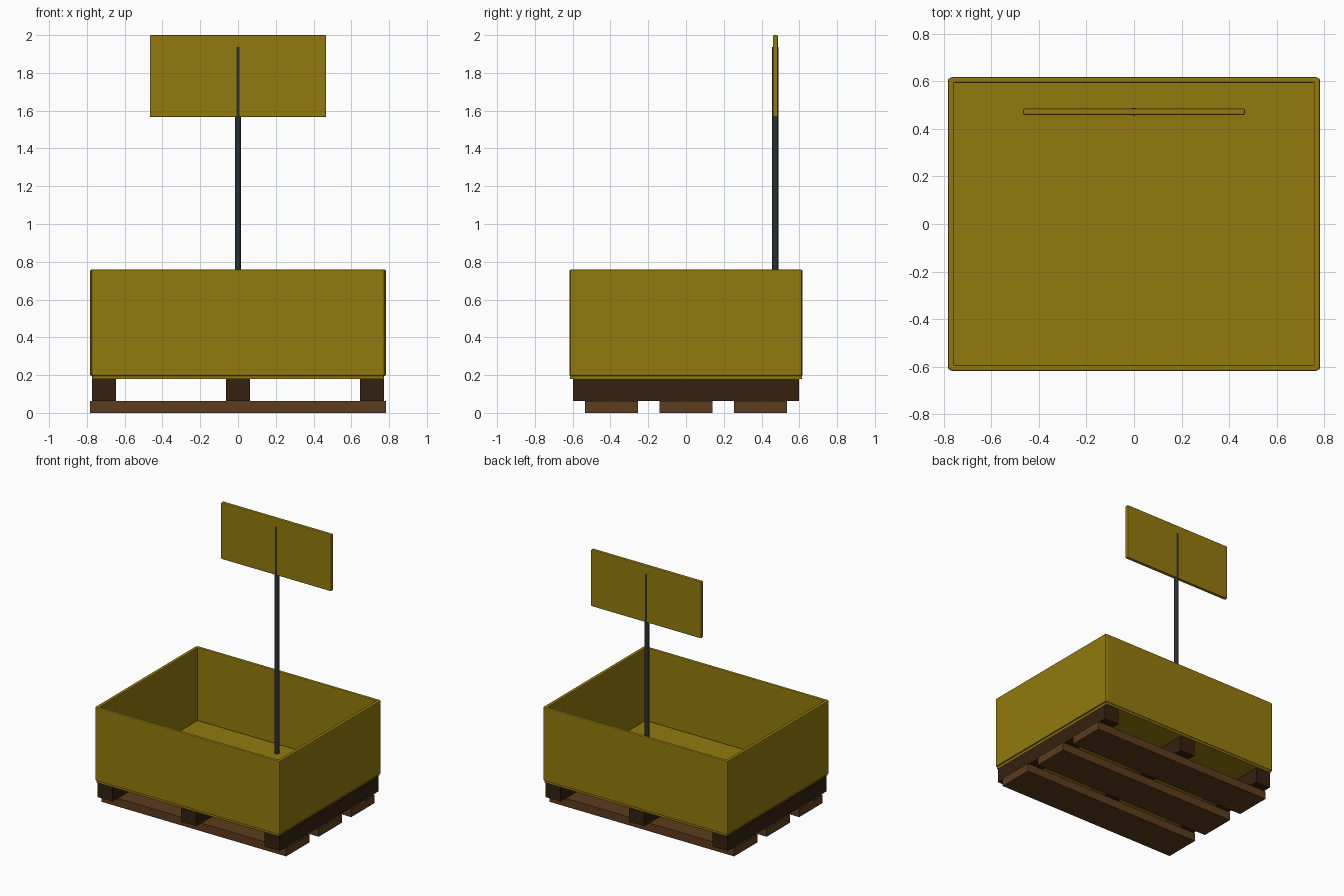
import bpy

if "Cube" in bpy.data.objects:
    bpy.data.objects.remove(bpy.data.objects["Cube"])


def material(name, rgb):
    m = bpy.data.materials.new(name)
    m.diffuse_color = (*rgb, 1.0)
    m.use_nodes = True
    m.node_tree.nodes["Principled BSDF"].inputs["Base Color"].default_value = m.diffuse_color
    return m


YELLOW = material("mustard_yellow", (0.29, 0.195, 0.004))
BROWN = material("board_brown", (0.107, 0.045, 0.013))
DARK = material("dark_brown", (0.034, 0.0155, 0.005))
STEEL = material("slate_grey", (0.021, 0.030, 0.034))


def box(name, lo, hi, mat, bevel=0.0):
    """Box from its two corners, with optional chamfered edges."""
    bpy.ops.mesh.primitive_cube_add(size=1, location=[(a + b) / 2 for a, b in zip(lo, hi)])
    ob = bpy.context.object
    ob.name = name
    ob.scale = [b - a for a, b in zip(lo, hi)]
    bpy.ops.object.transform_apply(location=False, rotation=False, scale=True)
    ob.data.materials.append(mat)
    if bevel:
        mod = ob.modifiers.new("edge_bevel", 'BEVEL')
        mod.width = bevel
        mod.segments = 2
    return ob


# Pallet: three bottom boards running in x, three bearers running in y
for side, y in (("front", -0.394), ("middle", 0.0), ("back", 0.394)):
    box(f"{side}_board", (-0.783, y - 0.141, 0), (0.783, y + 0.141, 0.063), BROWN)
for side, x in (("left", -0.709), ("middle", 0.0), ("right", 0.709)):
    box(f"{side}_bearer", (x - 0.0635, -0.598, 0.063), (x + 0.0635, 0.598, 0.179), DARK)

# Bin floor and walls
box("bin_floor", (-0.772, -0.614, 0.179), (0.772, 0.614, 0.198), YELLOW, 0.004)
for side, s in (("front", -1), ("back", 1)):
    y0, y1 = sorted((s * 0.593, s * 0.618))
    box(f"{side}_wall", (-0.775, y0, 0.196), (0.775, y1, 0.758), YELLOW, 0.006)
for side, s in (("left", -1), ("right", 1)):
    x0, x1 = sorted((s * 0.757, s * 0.783))
    box(f"{side}_wall", (x0, -0.613, 0.196), (x1, 0.613, 0.758), YELLOW, 0.006)

# Sign post, slightly thicker than the sign so it shows on both faces
POST_Y = 0.473
bpy.ops.mesh.primitive_cylinder_add(vertices=16, radius=0.0165, depth=1.745,
                                    location=(0, POST_Y, 0.192 + 1.745 / 2))
post = bpy.context.object
post.name = "sign_post"
post.data.materials.append(STEEL)
bpy.ops.object.shade_smooth_by_angle()

# Sign panel
box("sign_panel", (-0.467, POST_Y - 0.0135, 1.566), (0.467, POST_Y + 0.0135, 2.0), YELLOW, 0.006)
